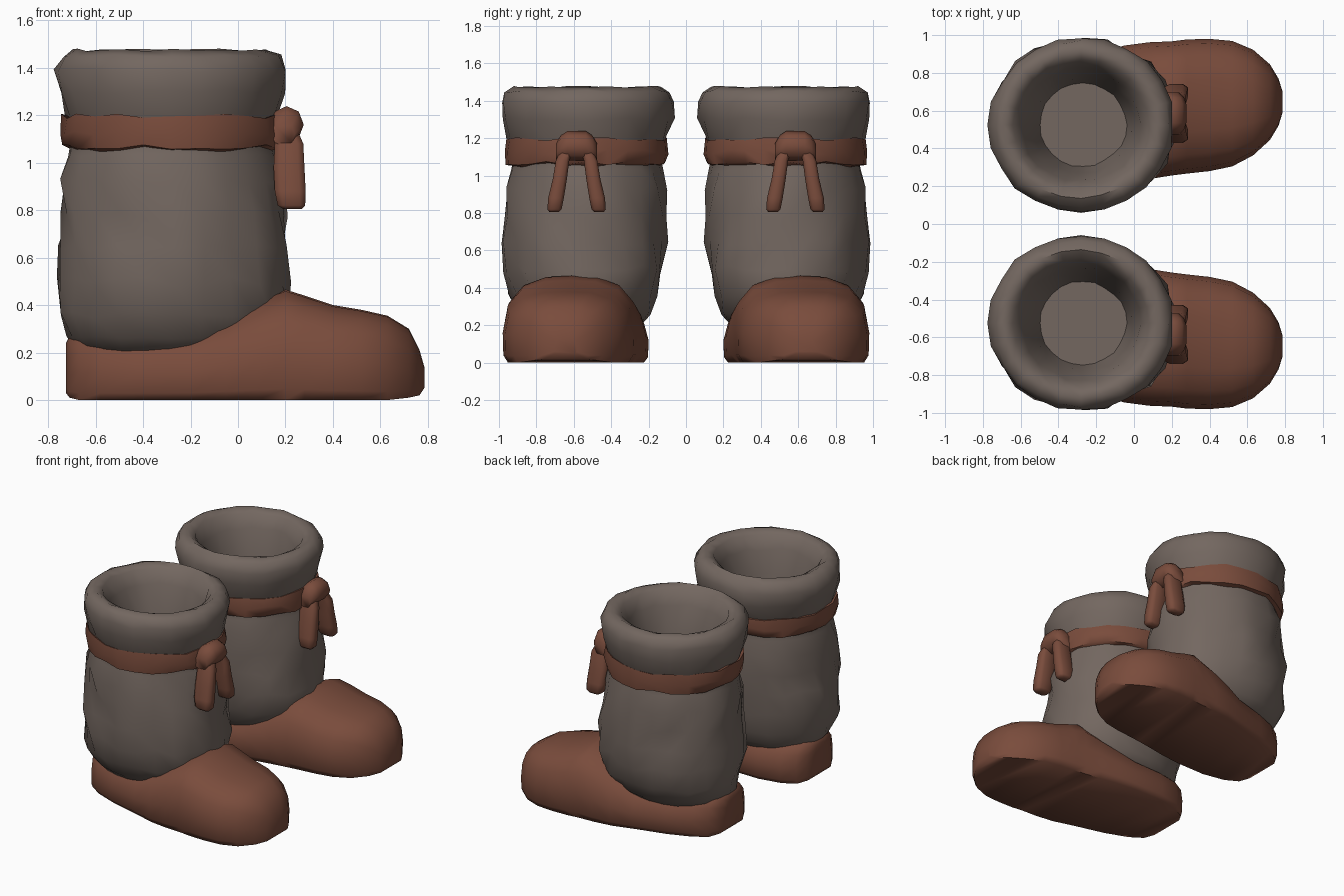
import bpy, bmesh, math, random

random.seed(7)


def material(name, rgb):
    m = bpy.data.materials.new(name)
    m.diffuse_color = (*rgb, 1)
    return m


GREY = material("grey brown cloth", (0.172, 0.136, 0.117))
BROWN = material("brown leather", (0.193, 0.072, 0.045))


def finish(name, bm, mat, angle=60):
    """Turn a bmesh into a smooth object mirrored to the second boot."""
    bmesh.ops.recalc_face_normals(bm, faces=bm.faces)
    me = bpy.data.meshes.new(name)
    bm.to_mesh(me)
    bm.free()
    ob = bpy.data.objects.new(name, me)
    bpy.context.collection.objects.link(ob)
    me.materials.append(mat)
    mir = ob.modifiers.new("other boot", 'MIRROR')
    mir.use_axis = (False, True, False)
    mir.use_mirror_merge = False
    bpy.ops.object.select_all(action='DESELECT')
    ob.select_set(True)
    bpy.context.view_layer.objects.active = ob
    bpy.ops.object.shade_smooth_by_angle(angle=math.radians(angle))
    return ob


def loft(bm, rings, caps=True, loop=False):
    """Skin a list of closed point rings."""
    vs = [[bm.verts.new(p) for p in r] for r in rings]
    n = len(vs[0])
    pairs = list(zip(vs, vs[1:])) + ([(vs[-1], vs[0])] if loop else [])
    for a, b in pairs:
        for i in range(n):
            j = (i + 1) % n
            bm.faces.new((a[i], a[j], b[j], b[i]))
    if caps and not loop:
        bm.faces.new(vs[0])
        bm.faces.new(vs[-1])


def oval(z, cx, rx, cy, ry, rough, n=24, zrough=0.0):
    """Slightly crumpled elliptical ring."""
    pts = []
    for i in range(n):
        a = 2 * math.pi * i / n
        k = 1 + random.uniform(-rough, rough)
        pts.append((cx + rx * k * math.cos(a), cy + ry * k * math.sin(a),
                    z + random.uniform(-zrough, zrough)))
    return pts


# Cloth shaft with folded cuff and hollow opening: z, cx, rx, cy, ry, roughness
shaft = [
    (0.19, -0.30, 0.36, 0.53, 0.28, 0.0),
    (0.26, -0.28, 0.44, 0.535, 0.35, 0.02),
    (0.36, -0.265, 0.485, 0.545, 0.405, 0.04),
    (0.50, -0.27, 0.495, 0.545, 0.43, 0.05),
    (0.64, -0.27, 0.485, 0.545, 0.43, 0.05),
    (0.78, -0.27, 0.475, 0.54, 0.43, 0.05),
    (0.92, -0.275, 0.47, 0.535, 0.43, 0.045),
    (1.03, -0.28, 0.44, 0.53, 0.41, 0.02),
    (1.12, -0.28, 0.42, 0.53, 0.39, 0.0),
    (1.20, -0.28, 0.45, 0.53, 0.425, 0.012),
    (1.30, -0.28, 0.475, 0.525, 0.455, 0.025),
    (1.39, -0.28, 0.488, 0.525, 0.467, 0.02),
    (1.45, -0.28, 0.46, 0.525, 0.44, 0.018),
    (1.475, -0.28, 0.41, 0.525, 0.39, 0.015),
    (1.45, -0.28, 0.36, 0.525, 0.34, 0.02),
    (1.36, -0.28, 0.315, 0.525, 0.30, 0.03),
    (1.20, -0.27, 0.265, 0.525, 0.255, 0.03),
    (1.03, -0.27, 0.23, 0.525, 0.22, 0.02),
]
bm = bmesh.new()
loft(bm, [oval(*s, zrough=0.4 * s[5]) for s in shaft])
finish("boot_shaft", bm, GREY)

# Leather shoe: cross-sections along x (x, centre y, half width, bottom, top)
half = [(0.92, 0.0), (0.99, 0.10), (1.0, 0.40), (0.93, 0.70),
        (0.72, 0.89), (0.38, 0.985)]
outline = half + [(0, 1)] + [(-u, v) for u, v in reversed(half)]
shoe = [
    (-0.725, 0.50, 0.07, 0.03, 0.24),
    (-0.71, 0.50, 0.14, 0.01, 0.27),
    (-0.67, 0.50, 0.21, 0.0, 0.29),
    (-0.58, 0.505, 0.27, 0.0, 0.29),
    (-0.42, 0.52, 0.32, 0.0, 0.29),
    (-0.20, 0.55, 0.35, 0.0, 0.30),
    (-0.05, 0.58, 0.365, 0.0, 0.36),
    (0.08, 0.60, 0.362, 0.0, 0.42),
    (0.20, 0.612, 0.355, 0.0, 0.465),
    (0.28, 0.622, 0.355, 0.0, 0.44),
    (0.40, 0.63, 0.35, 0.0, 0.40),
    (0.52, 0.637, 0.332, 0.0, 0.38),
    (0.63, 0.643, 0.28, 0.0, 0.355),
    (0.72, 0.645, 0.20, 0.01, 0.30),
    (0.765, 0.645, 0.125, 0.02, 0.21),
    (0.785, 0.645, 0.06, 0.05, 0.14),
]
bm = bmesh.new()
loft(bm, [[(x, cy + hw * u, b + (t - b) * v) for u, v in outline]
          for x, cy, hw, b, t in shoe])
finish("leather_shoe", bm, BROWN)

# Leather strap wrapped around the shaft
bm = bmesh.new()
strap = [(1.19, 0.425), (1.195, 0.46), (1.125, 0.468), (1.065, 0.458), (1.055, 0.42)]
loft(bm, [oval(z, -0.28, r, 0.532, r - 0.03, 0.015, zrough=0.012)
          for z, r in strap], loop=True)
finish("ankle_strap", bm, BROWN)

# Knot at the front of the strap: sections across y (offset, x, depth, z, height)
bm = bmesh.new()
knot = [(-0.11, 0.19, 0.05, 1.12, 0.05), (-0.085, 0.20, 0.065, 1.145, 0.07),
        (-0.05, 0.205, 0.072, 1.16, 0.078), (0.05, 0.205, 0.072, 1.16, 0.078),
        (0.085, 0.20, 0.065, 1.145, 0.07), (0.11, 0.19, 0.05, 1.12, 0.05)]
loft(bm, [[(x + d * math.cos(a), 0.585 + o, z + h * math.sin(a))
           for a in (math.pi * i / 4 for i in range(8))]
          for o, x, d, z, h in knot])
finish("strap_knot", bm, BROWN)

# Two hanging strap ends
for side, label in ((-1, "inner"), (1, "outer")):
    bm = bmesh.new()
    rings = []
    for off, z, w, x, d in ((0.05, 1.15, 0.03, 0.20, 0.045), (0.075, 1.08, 0.036, 0.215, 0.06),
                            (0.09, 0.98, 0.038, 0.215, 0.065), (0.11, 0.88, 0.042, 0.22, 0.065),
                            (0.118, 0.82, 0.038, 0.225, 0.058), (0.12, 0.805, 0.025, 0.23, 0.04)):
        cy = 0.585 + side * off
        rings.append([(x + d * u, cy + w * v, z) for u, v in
                      ((1, -.6), (1, .6), (.6, 1), (-.6, 1),
                       (-1, .6), (-1, -.6), (-.6, -1), (.6, -1))])
    loft(bm, rings)
    finish(label + "_strap_end", bm, BROWN)
